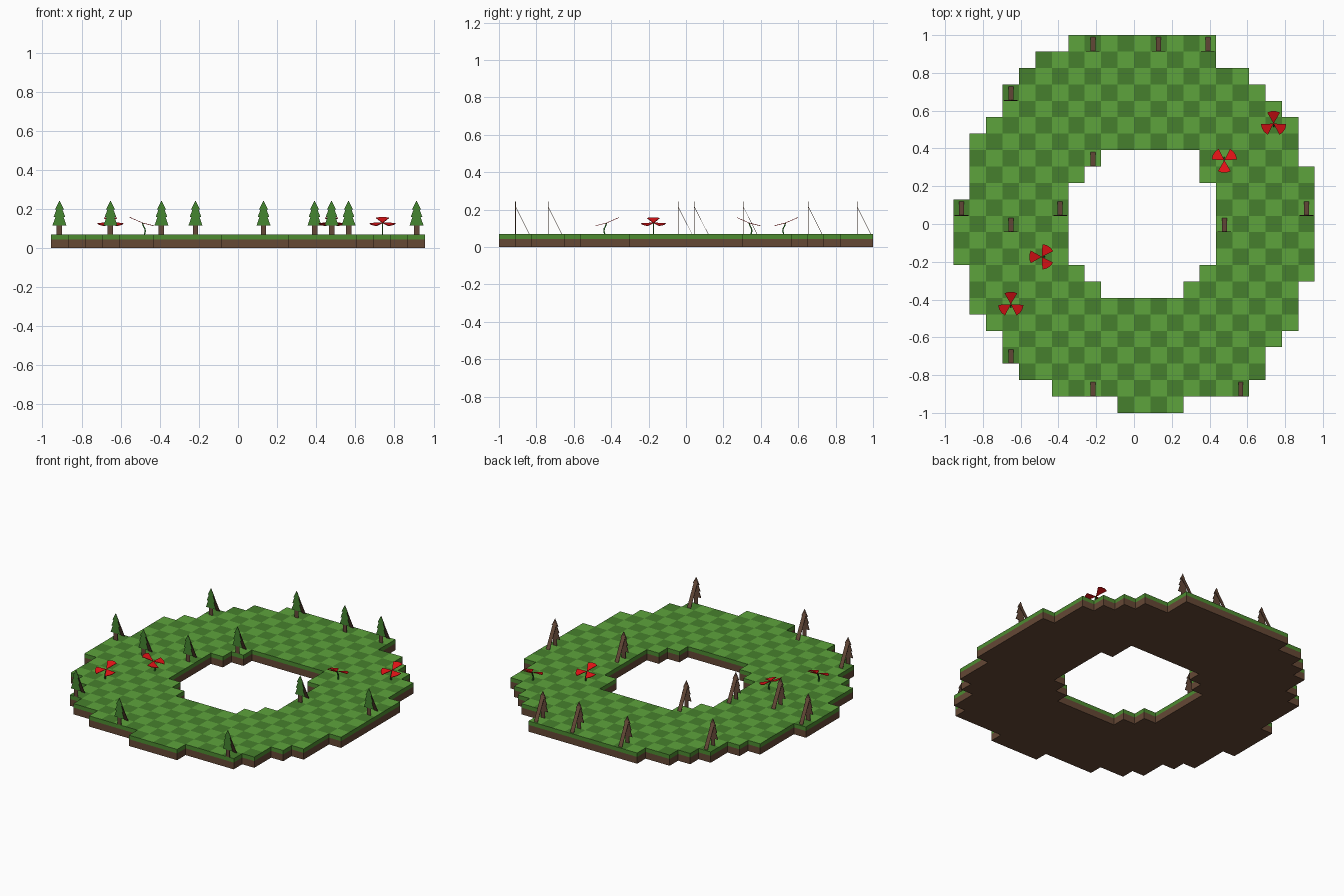
import bpy, bmesh, math
from mathutils import Vector, Matrix

if "Cube" in bpy.data.objects:
    bpy.data.objects.remove(bpy.data.objects["Cube"])

C = 2 / 23                      # tile size
X0, Y0 = -11 * C, 1.0           # left and back edge of the tile grid
TOP, SEAM = 0.07, 0.044         # grass surface, grass/dirt boundary


def mat(name, rgb):
    m = bpy.data.materials.new(name)
    m.diffuse_color = (*rgb, 1)
    m.use_nodes = True
    m.node_tree.nodes["Principled BSDF"].inputs["Base Color"].default_value = m.diffuse_color
    return m


LIGHT = mat("light_grass", (0.11, 0.37, 0.045))
DARK = mat("dark_grass", (0.061, 0.216, 0.026))
EDGE = mat("grass_edge", (0.075, 0.26, 0.03))
DIRT = mat("dirt", (0.13, 0.065, 0.036))
LEAF = mat("tree_green", (0.06, 0.24, 0.03))
WOOD = mat("wood", (0.13, 0.066, 0.04))
RED = mat("petal_red", (0.75, 0.006, 0.008))
STEM = mat("stem_green", (0.03, 0.2, 0.025))


def finish(bm, name, mats, matrix=None, fix=True):
    if fix:
        bmesh.ops.recalc_face_normals(bm, faces=bm.faces)
    me = bpy.data.meshes.new(name)
    bm.to_mesh(me)
    bm.free()
    for m in mats:
        me.materials.append(m)
    ob = bpy.data.objects.new(name, me)
    bpy.context.collection.objects.link(ob)
    if matrix:
        ob.matrix_world = matrix
    return ob


def face(bm, pts, mi=0):
    f = bm.faces.new([bm.verts.new(p) for p in pts])
    f.material_index = mi


def prism(bm, pts, offset, front=0, rest=0):
    """Thin plate: outline pts pushed along offset; front face has its own colour."""
    off = Vector(offset)
    a = [bm.verts.new(p) for p in pts]
    b = [bm.verts.new(Vector(p) + off) for p in pts]
    bm.faces.new(a).material_index = front
    bm.faces.new(b[::-1]).material_index = rest
    for i in range(len(a)):
        j = (i + 1) % len(a)
        bm.faces.new((a[j], a[i], b[i], b[j])).material_index = rest


# Tile ring: first and last column of each row, back to front
ROWS = [(7, 15), (5, 15), (4, 17), (3, 18), (3, 19), (2, 20), (1, 20), (1, 20),
        (1, 21), (1, 21), (0, 21), (0, 21), (0, 21), (0, 21), (1, 21), (1, 20),
        (1, 20), (2, 20), (3, 19), (3, 18), (4, 18), (6, 17), (10, 13)]
HOLE = {7: (9, 14), 8: (8, 14), 14: (8, 14), 15: (9, 13)}
HOLE.update({r: (7, 15) for r in range(9, 14)})
cells = set()
for r, (a, b) in enumerate(ROWS):
    h = HOLE.get(r, (99, -1))
    cells |= {(r, c) for c in range(a, b + 1) if not h[0] <= c <= h[1]}

# Ground: checkered top, grass band, dirt band, dirt underside
bm = bmesh.new()
for r, c in sorted(cells):
    x, y = X0 + c * C, Y0 - (r + 1) * C
    q = [(x, y), (x + C, y), (x + C, y + C), (x, y + C)]
    face(bm, [(*p, TOP) for p in q], 0 if (r + c) % 2 else 1)
    face(bm, [(*p, 0) for p in q[::-1]], 3)
    neighbours = [(r + 1, c), (r, c + 1), (r - 1, c), (r, c - 1)]
    for k, n in enumerate(neighbours):
        if n not in cells:
            p, s = q[k], q[(k + 1) % 4]
            for lo, hi, mi in ((0, SEAM, 3), (SEAM, TOP, 2)):
                face(bm, [(*p, lo), (*s, lo), (*s, hi), (*p, hi)], mi)
bmesh.ops.remove_doubles(bm, verts=bm.verts, dist=1e-5)
finish(bm, "checkered_ground", [LIGHT, DARK, EDGE, DIRT], fix=False)

# Stage-prop trees: painted flat panel with trunk and a rear strut
TREES = [(0, 8), (0, 12), (0, 15), (3, 3), (7, 8), (10, 0), (10, 6), (10, 21),
         (11, 3), (11, 16), (19, 3), (21, 8), (21, 17)]
half = [(0.036, 0.115), (0.021, 0.158), (0.030, 0.158), (0.015, 0.198), (0.023, 0.198)]
outline = [(x, 0, z) for x, z in half] + [(0, 0, 0.244)] + [(-x, 0, z) for x, z in half[::-1]]
for r, c in TREES:
    bm = bmesh.new()
    prism(bm, outline, (0, 0.003, 0), 0, 1)
    t = 0.014
    prism(bm, [(-t, 0, TOP), (t, 0, TOP), (t, 0, 0.115), (-t, 0, 0.115)], (0, 0.003, 0), 1, 1)
    s = 0.013
    prism(bm, [(-s, 0.003, 0.215), (s, 0.003, 0.215), (s, 0.076, TOP), (-s, 0.076, TOP)],
          (0, -0.001, -0.003), 1, 1)
    finish(bm, "tree_panel", [LEAF, WOOD],
           Matrix.Translation((X0 + (c + 0.5) * C, Y0 - (r + 1) * C, 0)))

# Flowers: three fan petals tilted on a bent stem; turn is in degrees
FLOWERS = [(5, 19, 0), (7, 16, 180), (13, 5, 90), (16, 3, 0)]
PATH = [(0, TOP), (-0.004, 0.085), (-0.002, 0.1), (0.005, 0.112), (0.01, 0.128)]
for r, c, turn in FLOWERS:
    place = Matrix.Translation((X0 + (c + 0.5) * C, Y0 - (r + 0.5) * C, 0)) \
        @ Matrix.Rotation(math.radians(turn), 4, 'Z')
    bm = bmesh.new()
    for ang in (90, 213, 327):
        slope = 0.44 if ang == 90 else 0.25
        pts = [(0, 0.01, 0.13)]
        for d in (-30, -10, 10, 30):
            a = math.radians(ang + d)
            u, v = 0.067 * math.cos(a), 0.067 * math.sin(a)
            pts.append((u, v + 0.01, 0.13 + slope * v))
        prism(bm, pts, (0, 0, -0.003))
    finish(bm, "flower_petals", [RED], place)

    bm = bmesh.new()
    w = 0.0035
    rings = [[bm.verts.new((sx * w, y + sy * w, z))
              for sx, sy in ((-1, -1), (1, -1), (1, 1), (-1, 1))] for y, z in PATH]
    for a, b in zip(rings, rings[1:]):
        for i in range(4):
            j = (i + 1) % 4
            bm.faces.new((a[i], a[j], b[j], b[i]))
    bm.faces.new(rings[0][::-1])
    bm.faces.new(rings[-1])
    finish(bm, "flower_stem", [STEM], place)
